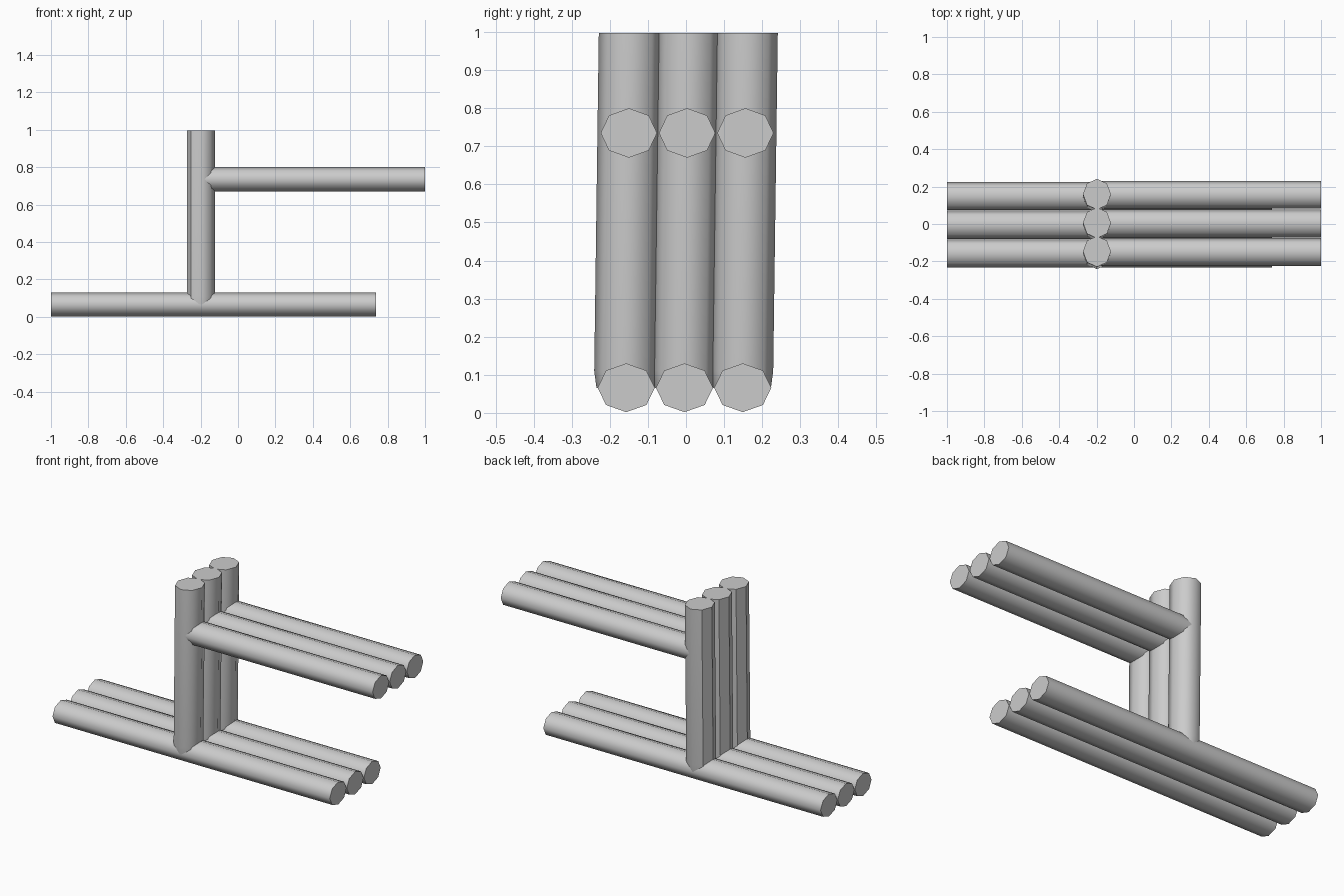
import bpy, bmesh
from math import cos, sin, pi
from mathutils import Vector

if "Cube" in bpy.data.objects:
    bpy.data.objects.remove(bpy.data.objects["Cube"])

SIDES = 8


def tube(name, rings, axis, flat_back=False):
    """Capped eight-sided tube; each ring is (centre, half_width_1, half_width_2)."""
    bm = bmesh.new()
    loops = []
    for centre, a, b in rings:
        loop = []
        for i in range(SIDES):
            t = 2 * pi * i / SIDES
            u, v = a * cos(t), b * sin(t)
            offset = Vector((0, u, v)) if axis == 'X' else Vector((u, v, 0))
            loop.append(bm.verts.new(Vector(centre) + offset))
        loops.append(loop)
    for low, high in zip(loops, loops[1:]):
        for i in range(SIDES):
            j = (i + 1) % SIDES
            face = bm.faces.new((low[i], low[j], high[j], high[i]))
            face.smooth = True
            # the two rear facets of a post read as flat
            if flat_back and i in (3, 4):
                face.smooth = False
    # end caps with crisp rims
    for cap in (bm.faces.new(loops[0][::-1]), bm.faces.new(loops[-1])):
        for edge in cap.edges:
            edge.smooth = False
    bm.normal_update()
    bmesh.ops.recalc_face_normals(bm, faces=bm.faces[:])
    mesh = bpy.data.meshes.new(name)
    bm.to_mesh(mesh)
    bm.free()
    obj = bpy.data.objects.new(name, mesh)
    bpy.context.collection.objects.link(obj)
    return obj


# three identical frames side by side
for n, y in enumerate((-0.153, 0.0, 0.153), 1):
    # long rod on the ground
    yb = y - 0.004
    tube(f"base_rod_{n}", [((-1, yb, 0.066), 0.075, 0.064),
                           ((0.737, yb, 0.066), 0.075, 0.064)], 'X')
    # upright, leaning very slightly sideways
    tube(f"post_{n}", [((-0.198, y - 0.006, 0.065), 0.070, 0.076),
                       ((-0.198, y - 0.006, 0.11), 0.075, 0.082),
                       ((-0.198, y + 0.006, 0.997), 0.075, 0.082)], 'Z', True)
    # arm reaching out from the post
    yt = y + 0.003
    tube(f"upper_arm_{n}", [((-0.2, yt, 0.735), 0.074, 0.065),
                            ((1, yt, 0.735), 0.074, 0.065)], 'X')
